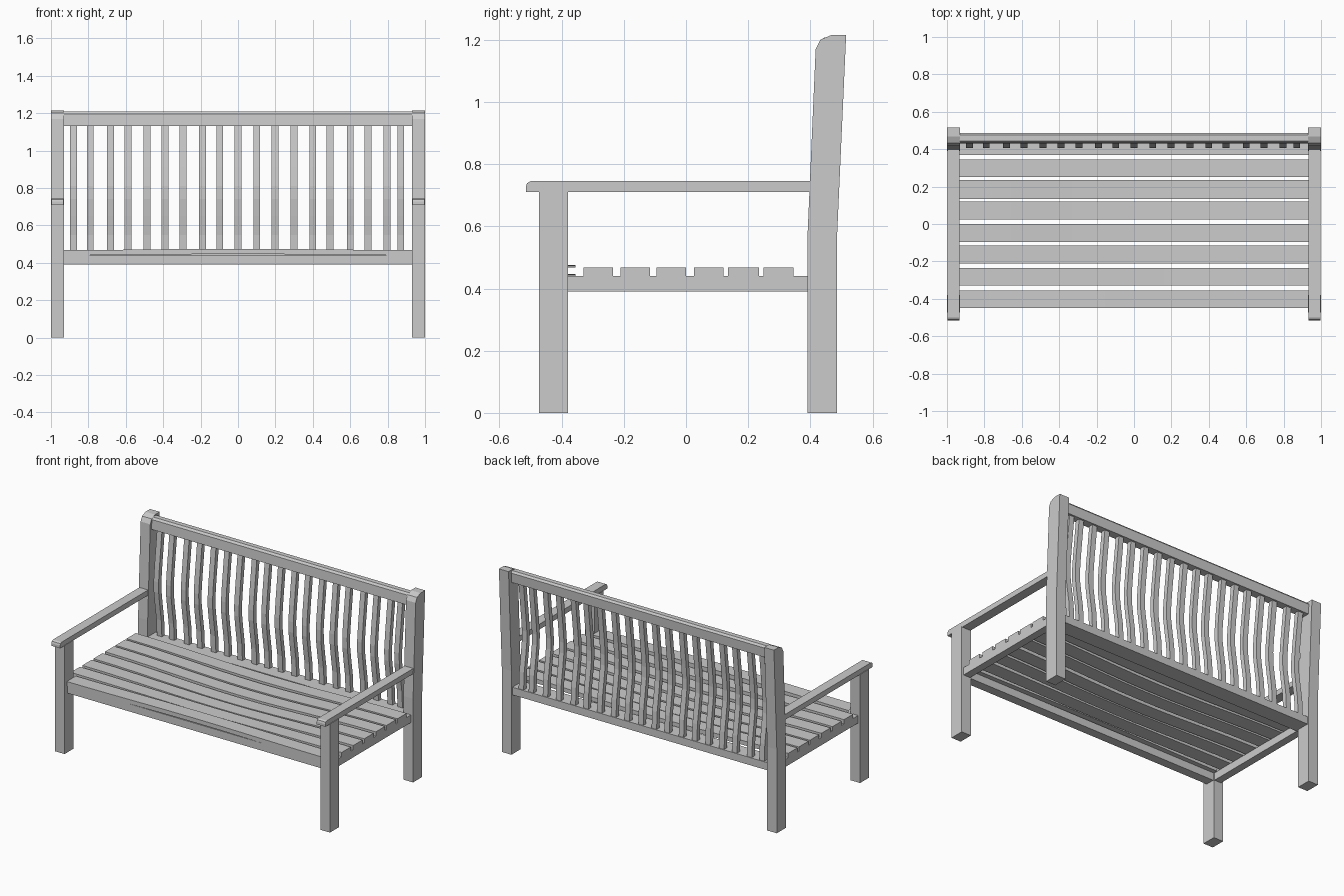
import bpy, bmesh, math

if "Cube" in bpy.data.objects:
    bpy.data.objects.remove(bpy.data.objects["Cube"])


def mesh_object(name, bm):
    bmesh.ops.recalc_face_normals(bm, faces=bm.faces)
    me = bpy.data.meshes.new(name)
    bm.to_mesh(me)
    bm.free()
    ob = bpy.data.objects.new(name, me)
    bpy.context.collection.objects.link(ob)
    return ob


def extrude_x(name, profile, x0, x1):
    """Extrude a (y, z) profile from x0 to x1."""
    bm = bmesh.new()
    f = bm.faces.new([bm.verts.new((x0, y, z)) for y, z in profile])
    r = bmesh.ops.extrude_face_region(bm, geom=[f])
    bmesh.ops.translate(bm, vec=(x1 - x0, 0, 0),
                        verts=[v for v in r["geom"] if isinstance(v, bmesh.types.BMVert)])
    return mesh_object(name, bm)


def rect(y0, y1, z0, z1):
    return [(y0, z0), (y1, z0), (y1, z1), (y0, z1)]


def both_sides(name, profile, x0, x1):
    extrude_x(name + "_right", profile, x0, x1)
    extrude_x(name + "_left", profile, -x1, -x0)


def seat_slat(name, y0, y1, half, rise, caps=True):
    """Board along x whose middle bows up or down by rise."""
    bm = bmesh.new()
    n = 12
    rings = []
    for i in range(n + 1):
        t = -1 + 2 * i / n
        dz = rise * 0.5 * (1 + math.cos(math.pi * t))
        rings.append([bm.verts.new((half * t, y, z + dz))
                      for y, z in rect(y0, y1, 0.44, 0.468)])
    for a, b in zip(rings, rings[1:]):
        for k in range(4):
            bm.faces.new((a[k], a[(k + 1) % 4], b[(k + 1) % 4], b[k]))
    if caps:
        bm.faces.new(rings[0])
        bm.faces.new(rings[-1])
    return mesh_object(name, bm)


# Legs: straight front legs, raked back posts with a rounded top corner
both_sides("front_leg", rect(-0.473, -0.38, 0, 0.713), 0.93, 1.0)
both_sides("back_post", [(0.39, 0), (0.485, 0), (0.485, 0.55), (0.515, 1.215),
                         (0.467, 1.215), (0.432, 1.2), (0.417, 1.17), (0.39, 0.55)],
           0.93, 1.0)

# Armrests with softened front edge
both_sides("armrest", [(-0.515, 0.71), (0.41, 0.71), (0.41, 0.745), (-0.5, 0.745),
                       (-0.511, 0.739), (-0.515, 0.727)], 0.933, 0.996)

# Seat frame
both_sides("side_rail", rect(-0.38, 0.392, 0.39, 0.44), 0.935, 0.985)
extrude_x("front_rail", rect(-0.445, -0.385, 0.39, 0.44), -0.932, 0.932)
extrude_x("back_rail", rect(0.37, 0.475, 0.39, 0.44), -0.932, 0.932)

# Seat boards: the front one bows up, the others are dished
seat_slat("seat_slat_front", -0.45, -0.355, 0.932, 0.007, caps=False)
slats = [(-0.33, -0.235, -0.008), (-0.21, -0.115, -0.018), (-0.095, 0.0, -0.025),
         (0.025, 0.12, -0.025), (0.135, 0.235, -0.025), (0.25, 0.345, -0.018)]
for i, (y0, y1, rise) in enumerate(slats):
    seat_slat(f"seat_slat_{i + 1}", y0, y1, 0.985, rise)

# Top rail of the backrest
extrude_x("top_rail", [(0.43, 1.132), (0.483, 1.132), (0.487, 1.195), (0.477, 1.208),
                       (0.445, 1.208), (0.434, 1.195)], -0.932, 0.932)

# Curved backrest slats with a forward lumbar bulge
curve = [(0.455, 0.44), (0.449, 0.55), (0.434, 0.65), (0.422, 0.74), (0.421, 0.81),
         (0.430, 0.91), (0.443, 1.02), (0.456, 1.134)]
spindle = [(y - 0.015, z) for y, z in curve] + [(y + 0.015, z) for y, z in reversed(curve)]
xs = [-0.88, -0.79, -0.682, -0.588, -0.487, -0.39, -0.294, -0.19, -0.097, 0,
      0.1, 0.198, 0.3, 0.4, 0.492, 0.6, 0.695, 0.797, 0.87]
for i, x in enumerate(xs):
    extrude_x(f"back_slat_{i + 1}", spindle, x - 0.018, x + 0.018)
